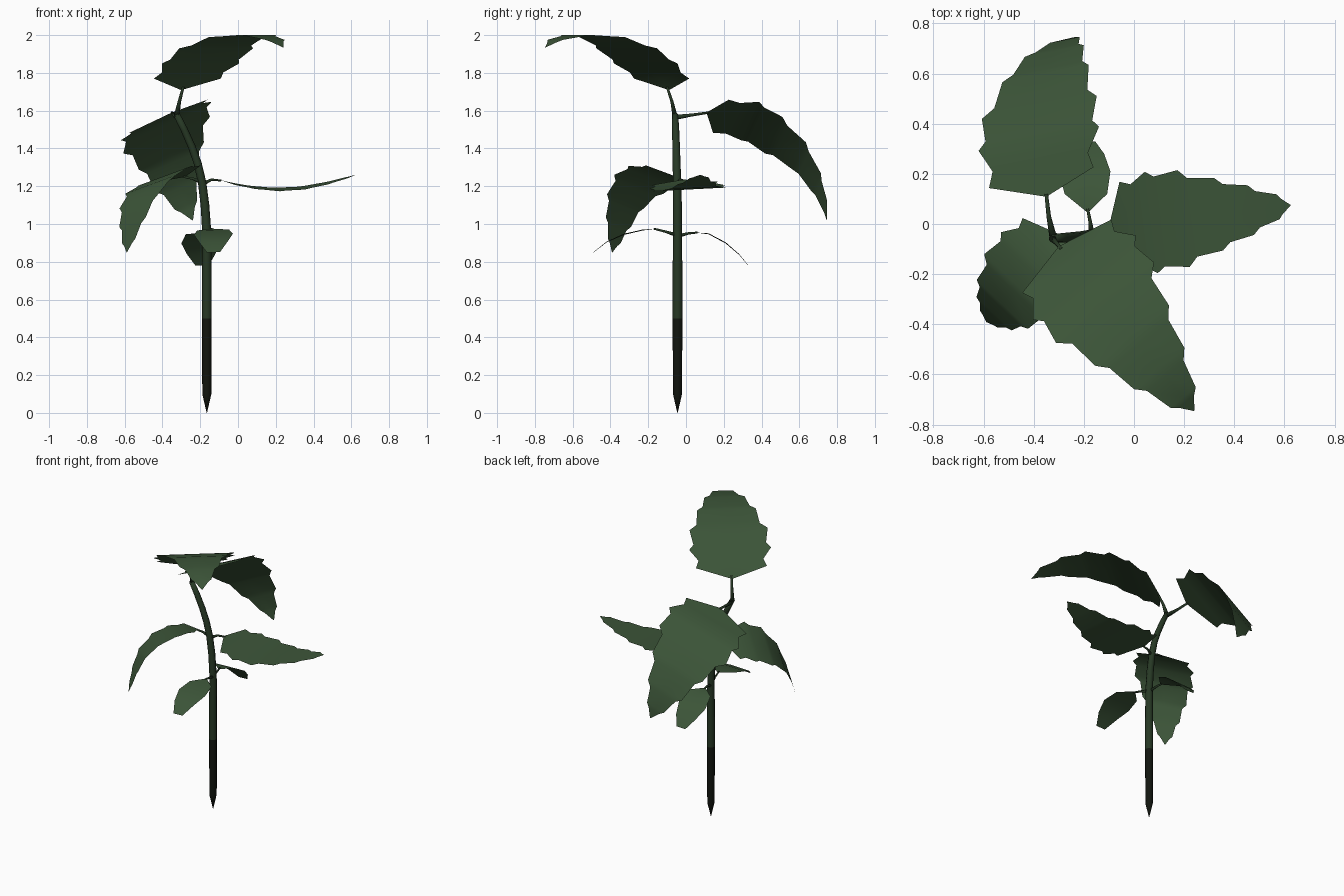
import bpy, math
from mathutils import Vector

if "Cube" in bpy.data.objects:
    bpy.data.objects.remove(bpy.data.objects["Cube"])


def material(name, rgb):
    m = bpy.data.materials.new(name)
    m.diffuse_color = (*rgb, 1)
    m.use_nodes = True
    m.node_tree.nodes["Principled BSDF"].inputs["Base Color"].default_value = m.diffuse_color
    return m


LEAF = material("leaf_green", (0.045, 0.09, 0.04))
STEM = material("stem_green", (0.02, 0.04, 0.018))
DARK = material("stem_dark", (0.006, 0.008, 0.005))


def make_object(name, verts, faces, mats):
    me = bpy.data.meshes.new(name)
    me.from_pydata(verts, [], faces)
    for m in mats:
        me.materials.append(m)
    ob = bpy.data.objects.new(name, me)
    bpy.context.collection.objects.link(ob)
    for p in me.polygons:
        p.use_smooth = True
    return ob


def tube(name, path, radii, sides, mats):
    """Round tube along a path, closed at both ends."""
    pts = [Vector(p) for p in path]
    verts, faces = [], []
    for i, p in enumerate(pts):
        t = (pts[min(i + 1, len(pts) - 1)] - pts[max(i - 1, 0)]).normalized()
        ref = Vector((0, 1, 0)) if abs(t.z) > 0.7 else Vector((0, 0, 1))
        u = t.cross(ref).normalized()
        v = t.cross(u)
        for k in range(sides):
            a = math.tau * k / sides
            verts.append(p + (u * math.cos(a) + v * math.sin(a)) * radii[i])
    for i in range(len(pts) - 1):
        for k in range(sides):
            a, b = i * sides + k, i * sides + (k + 1) % sides
            faces.append((a, b, b + sides, a + sides))
    faces.append(tuple(range(sides))[::-1])
    faces.append(tuple(range(len(verts) - sides, len(verts))))
    return make_object(name, verts, faces, mats)


# Half-width of the blade at positions along the midrib (in midrib point numbers)
SERRATED = [(0, .004), (1, .23), (1.4, .21), (2, .265), (2.25, .235), (3, .253),
            (3.25, .205), (4, .19), (4.25, .152), (5, .13), (5.25, .095),
            (6, .065), (6.3, .04), (7, .002)]
OVAL = [(0, .006), (1, .085), (2, .103), (3, .075), (4, .035)]


def leaf(name, midrib, side, profile, scale=1.0):
    """Leaf blade: three-point rows laid across a bent midrib."""
    mid = [Vector(p) for p in midrib]
    side = Vector(side).normalized()
    verts, faces = [], []
    for t, w in profile:
        i = min(int(t), len(mid) - 2)
        c = mid[i].lerp(mid[i + 1], t - i)
        verts += [c - side * w * scale, c, c + side * w * scale]
    for r in range(len(profile) - 1):
        for k in (0, 1):
            a = 3 * r + k
            faces.append((a, a + 1, a + 4, a + 3))
    return make_object(name, verts, faces, [LEAF])


def bent(base, heading, profile):
    """Midrib points from (distance, height) pairs along one heading."""
    d = Vector(heading).normalized()
    return [(base[0] + d.x * h, base[1] + d.y * h, z) for h, z in profile]


# Stem: pointed foot, straight below, leaning to the left at the top
stem = tube("stem",
            [(-.165, -.045, 0), (-.165, -.045, .1), (-.165, -.045, .5), (-.165, -.045, .7),
             (-.165, -.045, .95), (-.175, -.045, 1.1), (-.19, -.047, 1.22), (-.213, -.05, 1.32),
             (-.245, -.052, 1.41), (-.285, -.055, 1.5), (-.325, -.058, 1.58)],
            [.001, .024, .026, .026, .024, .023, .022, .021, .02, .019, .017], 8, [STEM, DARK])
for p in stem.data.polygons:
    p.material_index = 1 if p.center.z < .6 else 0

# Leaf stalks
stalks = {
    "stalk_top_front": [(-.325, -.058, 1.57), (-.31, -.075, 1.65), (-.29, -.1, 1.725)],
    "stalk_top_back": [(-.322, -.055, 1.565), (-.34, .03, 1.577), (-.35, .12, 1.59)],
    "stalk_right": [(-.19, -.047, 1.21), (-.14, -.03, 1.235), (-.09, -.013, 1.23)],
    "stalk_left": [(-.19, -.047, 1.22), (-.24, -.05, 1.24), (-.29, -.06, 1.25)],
    "stalk_low_back": [(-.168, -.045, .935), (-.175, .01, .95), (-.185, .06, .955)],
    "stalk_low_front": [(-.165, -.045, .94), (-.15, -.11, .96), (-.14, -.17, .975)],
}
for name, path in stalks.items():
    s = 1.0 if "top" in name else .8
    tube(name, path, [.015 * s, .009 * s, .007 * s], 6, [STEM])

# Big serrated leaves at the top
leaf("leaf_top_front",
     bent((-.3, -.09), (.636, -.772, 0),
          [(0, 1.71), (.05, 1.77), (.16, 1.85), (.29, 1.93), (.46, 1.99),
           (.63, 2.0), (.78, 1.975), (.848, 1.935)]),
     (.772, .636, 0), SERRATED)
leaf("leaf_top_back",
     [(-.35, .11, 1.59), (-.37, .185, 1.57), (-.38, .34, 1.545), (-.378, .465, 1.47),
      (-.353, .6, 1.36), (-.318, .69, 1.22), (-.275, .735, 1.1), (-.24, .745, 1.02)],
     (.425, .085, .18), SERRATED)

# Middle pair of serrated leaves
leaf("leaf_right",
     bent((-.1, -.015), (.725, .09, 0),
          [(0, 1.235), (.065, 1.215), (.17, 1.195), (.3, 1.183), (.44, 1.19),
           (.57, 1.215), (.68, 1.245), (.73, 1.26)]),
     (-.05, .39, .02), SERRATED, .77)
leaf("leaf_left",
     bent((-.28, -.05), (-.67, -.74, 0),
          [(0, 1.25), (.06, 1.265), (.16, 1.255), (.27, 1.21), (.365, 1.12),
           (.415, 1.01), (.445, .91), (.46, .85)]),
     (.65, -.62, .24), SERRATED, .77)

# Small plain leaves low on the stem
leaf("leaf_low_back",
     [(-.185, .05, .955), (-.192, .12, .948), (-.197, .21, .9), (-.194, .28, .84), (-.19, .33, .78)],
     (1, 0, .03), OVAL)
leaf("leaf_low_front",
     [(-.14, -.16, .975), (-.132, -.23, .968), (-.13, -.33, .945), (-.13, -.42, .905), (-.13, -.49, .85)],
     (1, 0, .03), OVAL)
